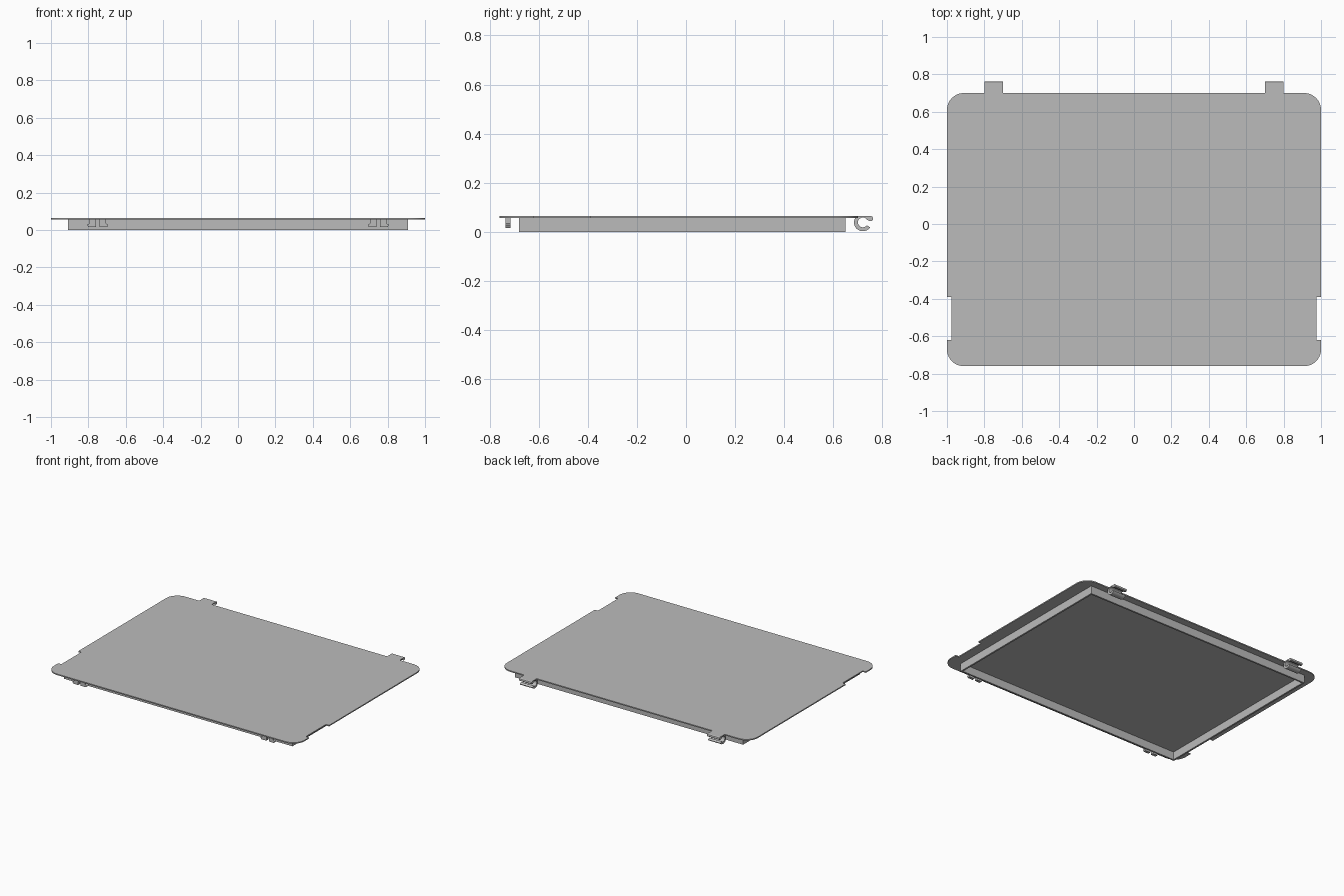
import bpy, bmesh
from math import sin, cos, radians
from mathutils import Vector

cube = bpy.data.objects.get("Cube")
if cube:
    bpy.data.objects.remove(cube, do_unlink=True)

GREY = (0.5, 0.5, 0.5, 1)
grey = bpy.data.materials.new("plain grey")
grey.use_nodes = True
grey.diffuse_color = GREY
grey.node_tree.nodes["Principled BSDF"].inputs["Base Color"].default_value = GREY


def prism(name, points, depth):
    """Extrude a closed outline of 3D points along a depth vector."""
    bm = bmesh.new()
    face = bm.faces.new([bm.verts.new(p) for p in points])
    new = bmesh.ops.extrude_face_region(bm, geom=[face], use_keep_orig=True)["geom"]
    moved = [v for v in new if isinstance(v, bmesh.types.BMVert)]
    bmesh.ops.translate(bm, verts=moved, vec=Vector(depth))
    bmesh.ops.recalc_face_normals(bm, faces=bm.faces)
    mesh = bpy.data.meshes.new(name)
    bm.to_mesh(mesh)
    bm.free()
    mesh.materials.append(grey)
    obj = bpy.data.objects.new(name, mesh)
    bpy.context.collection.objects.link(obj)
    return obj


def smooth(obj):
    bpy.ops.object.select_all(action='DESELECT')
    obj.select_set(True)
    bpy.context.view_layer.objects.active = obj
    bpy.ops.object.shade_smooth_by_angle(angle=radians(30))


def arc(cx, cy, r, start, end, steps):
    angles = [radians(start + (end - start) * i / steps) for i in range(steps + 1)]
    return [(cx + r * cos(a), cy + r * sin(a)) for a in angles]


TOP, UNDER = 0.065, 0.057
FRONT, BACK = -0.76, 0.70
CORNER = 0.09

# Lid plate: rounded corners and a shallow notch on each side
half = arc(1 - CORNER, FRONT + CORNER, CORNER, -90, 0, 10)
half += [(1, -0.62), (0.975, -0.62), (0.975, -0.39), (1, -0.39)]
half += arc(1 - CORNER, BACK - CORNER, CORNER, 0, 90, 10)
outline = half + [(-x, y) for x, y in reversed(half)]
smooth(prism("lid_plate", [(x, y, UNDER) for x, y in outline], (0, 0, TOP - UNDER)))

# Thin rim walls under the lid
X, Y0, Y1, WALL = 0.91, -0.68, 0.65, 0.012
walls = {
    "rim_left": (X - WALL, X, Y0, Y1),
    "rim_right": (-X, WALL - X, Y0, Y1),
    "rim_front": (WALL - X, X - WALL, Y0, Y0 + WALL),
    "rim_back": (WALL - X, X - WALL, Y1 - WALL, Y1),
}
for name, (x0, x1, y0, y1) in walls.items():
    prism(name, [(x0, y0, 0), (x1, y0, 0), (x1, y1, 0), (x0, y1, 0)], (0, 0, UNDER))

# C-shaped hinge hooks along the back, with a short lip at the opening
hook = [(0.69, TOP)]
hook += arc(0.72, 0.039, 0.036, 140, 325, 18)
hook += arc(0.72, 0.039, 0.02, 325, 30, 24)
hook += [(0.746, 0.045), (0.754, 0.044), (0.76, 0.048), (0.762, 0.054),
         (0.76, 0.061), (0.754, TOP)]
for side, x in (("left", 0.7), ("right", -0.8)):
    smooth(prism("hinge_hook_" + side, [(x, y, z) for y, z in hook], (0.1, 0, 0)))

# Pairs of barbed snap prongs under the front edge
prong = [(0.01, UNDER), (0.045, UNDER), (0.045, 0.035), (0.057, 0.028),
         (0.05, 0.016), (0.01, 0.016)]
for side, cx in (("left", 0.75), ("right", -0.75)):
    for place, s in (("a", 1), ("b", -1)):
        prism(f"snap_prong_{side}_{place}",
              [(cx + s * x, -0.735, z) for x, z in prong], (0, 0.02, 0))
